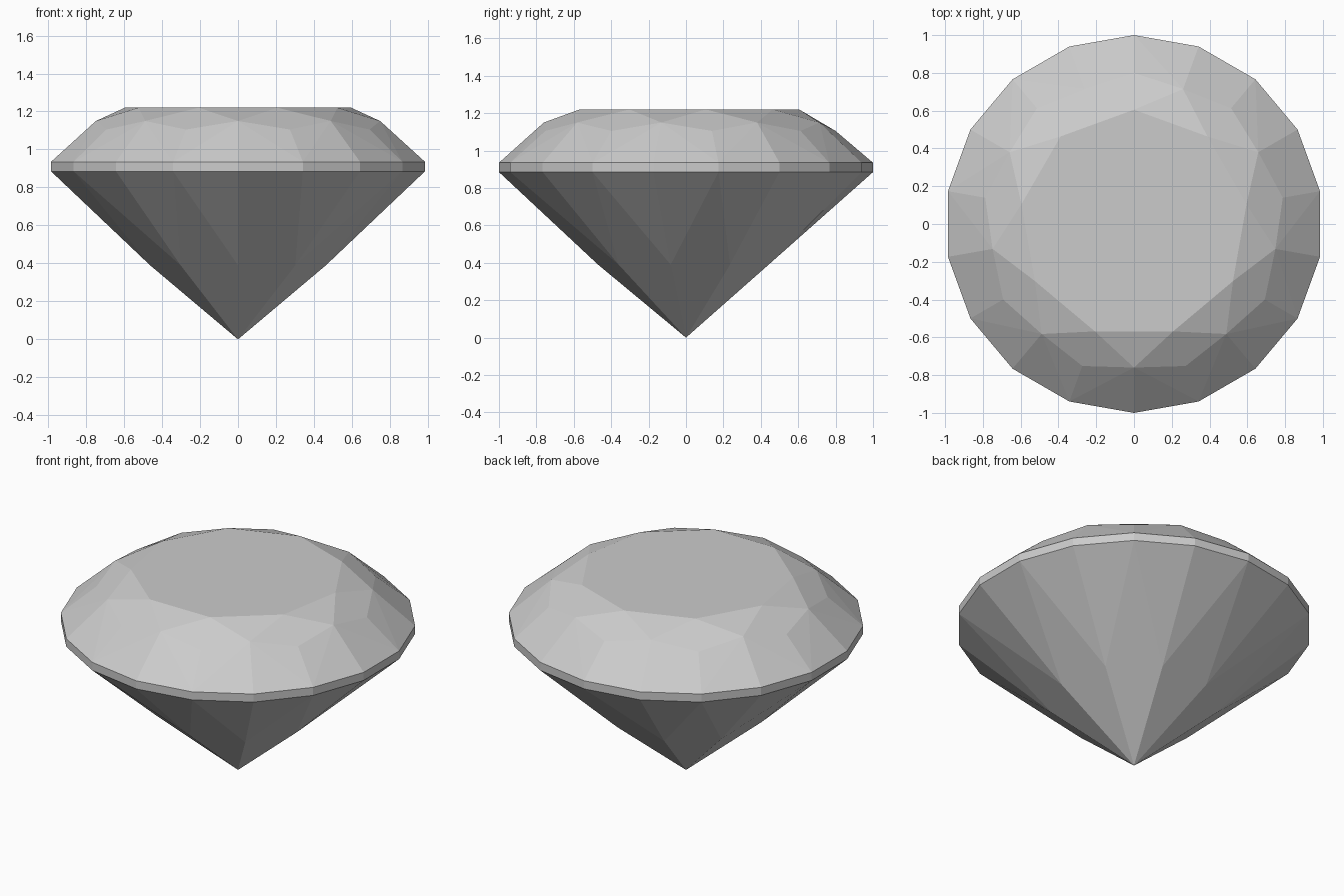
import bpy, bmesh
from math import sin, cos, radians

cube = bpy.data.objects.get("Cube")
if cube:
    bpy.data.objects.remove(cube, do_unlink=True)

SIDES, MAINS = 18, 9
STEP = 360 / SIDES

# One pale grey stone colour
mat = bpy.data.materials.new("pale_grey_stone")
mat.use_nodes = True
colour = (0.6, 0.6, 0.6, 1)
mat.diffuse_color = colour
mat.node_tree.nodes["Principled BSDF"].inputs["Base Color"].default_value = colour

bm = bmesh.new()


def ring(count, radius, z, start):
    """Evenly spaced vertices around the stone's axis."""
    angles = [radians(start + 360 * i / count) for i in range(count)]
    return [bm.verts.new((radius * cos(a), radius * sin(a), z)) for a in angles]


# Rings of facet corners, from table to culet
table = ring(MAINS, 0.605, 1.22, -90 + STEP)
star = ring(MAINS, 0.76, 1.15, -90)
bezel = ring(MAINS, 0.80, 1.105, -90 + STEP)
girdle_top = ring(SIDES, 1.0, 0.935, -90)
girdle_low = ring(SIDES, 1.0, 0.885, -90)
pavilion = ring(MAINS, 0.47, 0.39, -90)
culet = bm.verts.new((0, 0, 0))

bm.faces.new(table)

for i in range(MAINS):
    n = (i + 1) % MAINS
    a, b, c = 2 * i, 2 * i + 1, (2 * i + 2) % SIDES
    # Crown: star triangle, bezel kite and upper girdle facets
    bm.faces.new((table[i - 1], star[i], table[i]))
    bm.faces.new((table[i], star[i], bezel[i], star[n]))
    bm.faces.new((star[i], girdle_top[a], girdle_top[b]))
    bm.faces.new((star[i], girdle_top[b], bezel[i]))
    bm.faces.new((star[n], girdle_top[b], girdle_top[c]))
    bm.faces.new((star[n], bezel[i], girdle_top[b]))
    # Girdle band and lower girdle facets
    for g, h in ((a, b), (b, c)):
        bm.faces.new((girdle_top[g], girdle_low[g], girdle_low[h], girdle_top[h]))
    bm.faces.new((pavilion[i], girdle_low[b], girdle_low[a]))
    bm.faces.new((pavilion[n], girdle_low[c], girdle_low[b]))
    # Pavilion main kite
    bm.faces.new((culet, pavilion[n], girdle_low[b], pavilion[i]))

bmesh.ops.recalc_face_normals(bm, faces=bm.faces)
mesh = bpy.data.meshes.new("cut_gemstone")
bm.to_mesh(mesh)
bm.free()
mesh.materials.append(mat)
gem = bpy.data.objects.new("cut_gemstone", mesh)
bpy.context.scene.collection.objects.link(gem)
